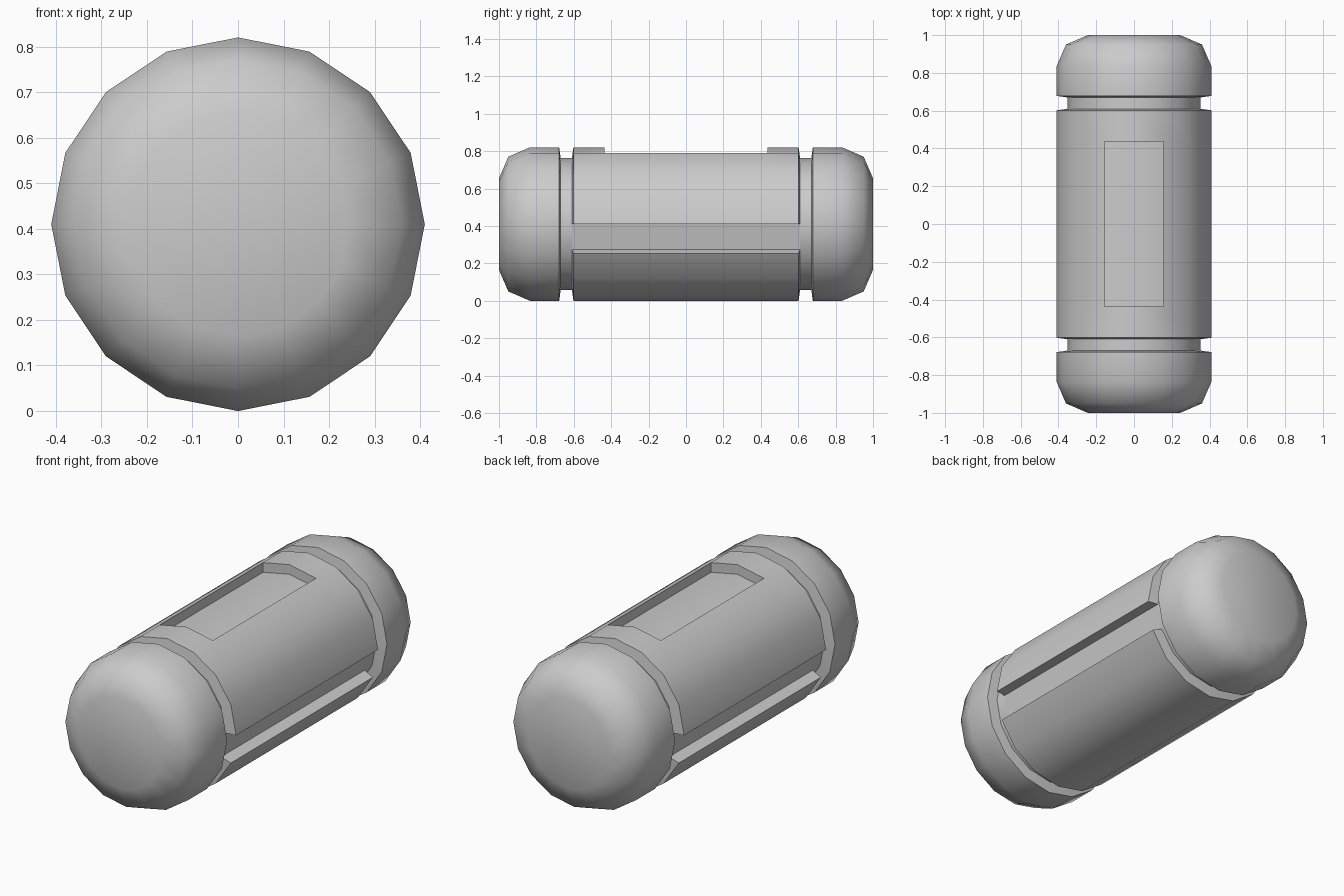
import bpy, bmesh
from math import pi, sin, cos, radians

if "Cube" in bpy.data.objects:
    bpy.data.objects.remove(bpy.data.objects["Cube"])

N, R, CORE = 16, 0.41, 0.353
SLOTS, TOP = (8, 15), (3, 4)


def pt(k, y, r):
    a = 2 * pi * k / N
    return (r * cos(a), y, R + r * sin(a))


def face(bm, pts):
    return bm.faces.new([bm.verts.new(p) for p in pts])


def finish(bm, name):
    bmesh.ops.remove_doubles(bm, verts=bm.verts, dist=0.0005)
    bmesh.ops.recalc_face_normals(bm, faces=bm.faces)
    mesh = bpy.data.meshes.new(name)
    bm.to_mesh(mesh)
    bm.free()
    ob = bpy.data.objects.new(name, mesh)
    bpy.context.collection.objects.link(ob)
    bpy.ops.object.select_all(action='DESELECT')
    ob.select_set(True)
    bpy.context.view_layer.objects.active = ob
    bpy.ops.object.shade_smooth_by_angle(angle=radians(50))


# Rounded end caps, each with its groove floor
profile = [(0.61, CORE), (0.67, CORE), (0.678, R), (0.835, R), (0.95, 0.36), (1.0, 0.245)]
for side, name in ((-1, "front_cap"), (1, "back_cap")):
    bm = bmesh.new()
    for k in range(N):
        for (y0, r0), (y1, r1) in zip(profile, profile[1:]):
            face(bm, [pt(k, side * y0, r0), pt(k + 1, side * y0, r0),
                      pt(k + 1, side * y1, r1), pt(k, side * y1, r1)])
    y, r = profile[-1]
    face(bm, [pt(k, side * y, r) for k in range(N)])
    finish(bm, name)

# Barrel: raised shell with a slot along each side
bm = bmesh.new()
stations = [-0.602, -0.437, 0.437, 0.602]
END = 0.61
panel = []
for k in range(N):
    if k in SLOTS:
        face(bm, [pt(k, -END, CORE), pt(k + 1, -END, CORE), pt(k + 1, END, CORE), pt(k, END, CORE)])
        for j in (k, k + 1):
            face(bm, [pt(j, -END, CORE)] + [pt(j, y, R) for y in stations] + [pt(j, END, CORE)])
        continue
    for i in range(3):
        f = face(bm, [pt(k, stations[i], R), pt(k + 1, stations[i], R),
                      pt(k + 1, stations[i + 1], R), pt(k, stations[i + 1], R)])
        if i == 1 and k in TOP:
            panel.append(f)
    for s in (-1, 1):
        face(bm, [pt(k, s * END, CORE), pt(k + 1, s * END, CORE),
                  pt(k + 1, s * 0.602, R), pt(k, s * 0.602, R)])
bmesh.ops.remove_doubles(bm, verts=bm.verts, dist=0.0005)

# Sunken panel on top of the barrel
panel = [f for f in bm.faces if abs(f.calc_center_median().y) < 0.1
         and abs(f.calc_center_median().x) < 0.1 and f.calc_center_median().z > 0.6]
new = bmesh.ops.extrude_face_region(bm, geom=panel)["geom"]
bmesh.ops.translate(bm, vec=(0, 0, -0.052), verts=[v for v in new if isinstance(v, bmesh.types.BMVert)])
bmesh.ops.delete(bm, geom=[f for f in panel if f.is_valid], context='FACES')
finish(bm, "barrel")
